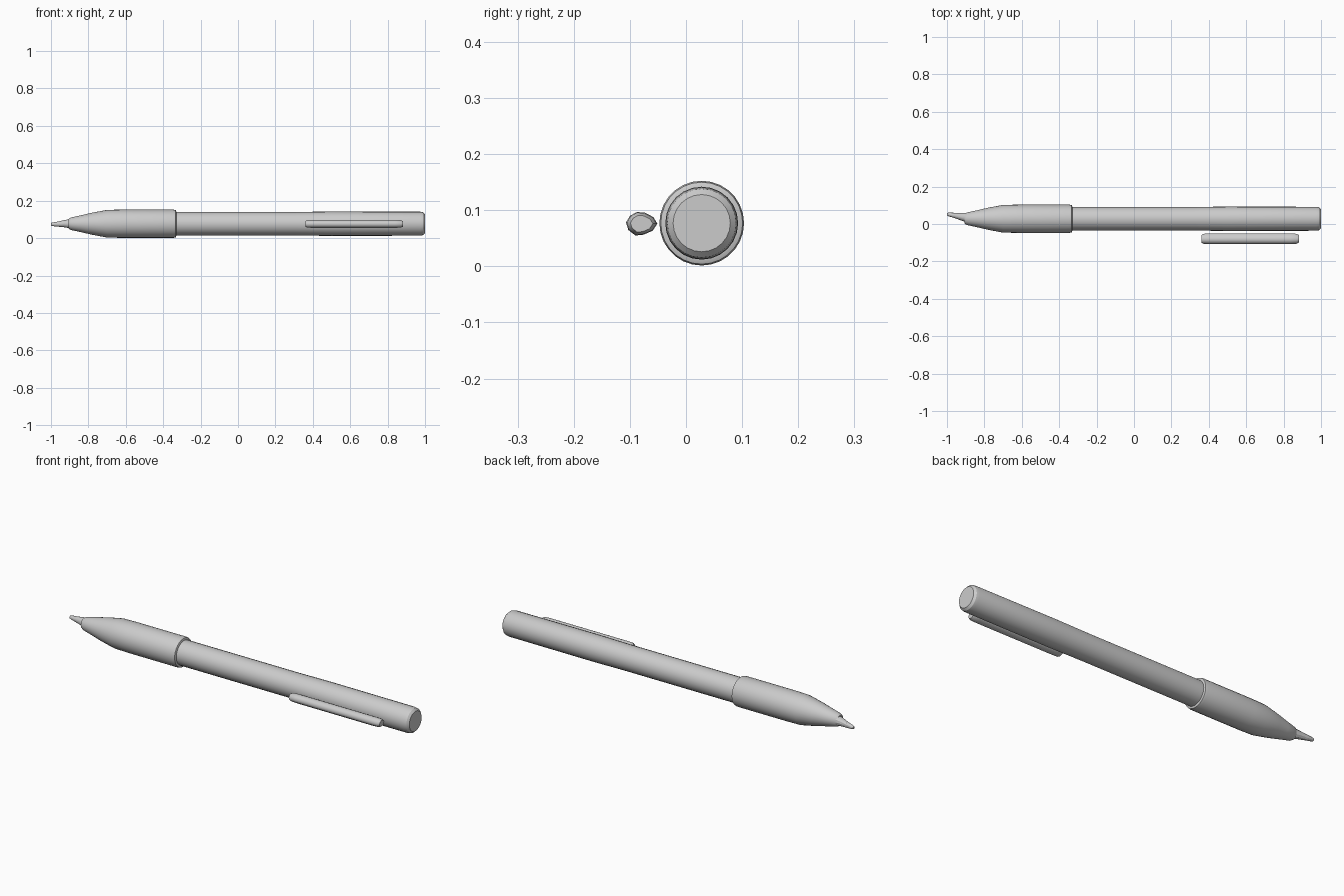
import bpy, bmesh, math

old = bpy.data.objects.get("Cube")
if old:
    bpy.data.objects.remove(old)

grey = bpy.data.materials.new("light grey")
grey.use_nodes = True
grey.diffuse_color = (0.6, 0.6, 0.6, 1)
grey.node_tree.nodes["Principled BSDF"].inputs["Base Color"].default_value = (0.6, 0.6, 0.6, 1)

AXIS_Y, AXIS_Z = 0.028, 0.077


def circle(sides):
    angles = [2 * math.pi * i / sides for i in range(sides)]
    return [(math.cos(a), math.sin(a)) for a in angles]


def loft(name, section, stations, angle=30):
    """Sweep a unit section along x; each station is (x, radius, centre y, centre z)."""
    bm = bmesh.new()
    rings = [[bm.verts.new((x, cy + r * u, cz + r * v)) for u, v in section]
             for x, r, cy, cz in stations]
    n = len(section)
    for a, b in zip(rings, rings[1:]):
        for i in range(n):
            j = (i + 1) % n
            bm.faces.new((a[i], a[j], b[j], b[i]))
    bm.faces.new(rings[0])
    bm.faces.new(rings[-1])
    bmesh.ops.recalc_face_normals(bm, faces=bm.faces)
    mesh = bpy.data.meshes.new(name)
    bm.to_mesh(mesh)
    bm.free()
    mesh.materials.append(grey)
    obj = bpy.data.objects.new(name, mesh)
    bpy.context.collection.objects.link(obj)
    bpy.ops.object.select_all(action="DESELECT")
    bpy.context.view_layer.objects.active = obj
    obj.select_set(True)
    bpy.ops.object.shade_smooth_by_angle(angle=math.radians(angle))
    return obj


def on_axis(profile):
    return [(x, r, AXIS_Y, AXIS_Z) for x, r in profile]


# Long barrel with a rounded flat end
loft("barrel", circle(24), on_axis([
    (-0.36, 0.063), (0.3, 0.063), (0.5, 0.065), (0.975, 0.064),
    (0.99, 0.061), (1.0, 0.051)]))

# Thicker grip tapering towards the writing end
loft("grip", circle(28), on_axis([
    (-0.905, 0.026), (-0.895, 0.033), (-0.84, 0.045), (-0.78, 0.059),
    (-0.70, 0.074), (-0.62, 0.0755), (-0.345, 0.0755), (-0.333, 0.073),
    (-0.33, 0.066)]))

# Slim metal point, slightly bent
loft("tip", circle(12), [
    (-1.0, 0.007, 0.052, 0.074), (-0.99, 0.010, 0.051, 0.074),
    (-0.96, 0.014, 0.046, 0.075), (-0.93, 0.019, 0.040, 0.077),
    (-0.89, 0.026, 0.033, 0.077)])

# Pocket clip with a drop-shaped section, its narrow edge facing the barrel
drop = [(1.0, 0), (0.75, 0.42), (0.2, 0.7), (-0.3, 0.75), (-0.75, 0.5), (-1.0, 0.08),
        (-0.85, -0.4), (-0.4, -0.75), (0.1, -0.7), (0.7, -0.45)]
loft("clip", drop, [
    (0.36, 0.020, -0.079, 0.076), (0.37, 0.0265, -0.079, 0.076),
    (0.40, 0.028, -0.079, 0.076), (0.84, 0.028, -0.079, 0.076),
    (0.87, 0.0265, -0.079, 0.076), (0.882, 0.020, -0.079, 0.076)], 50)
